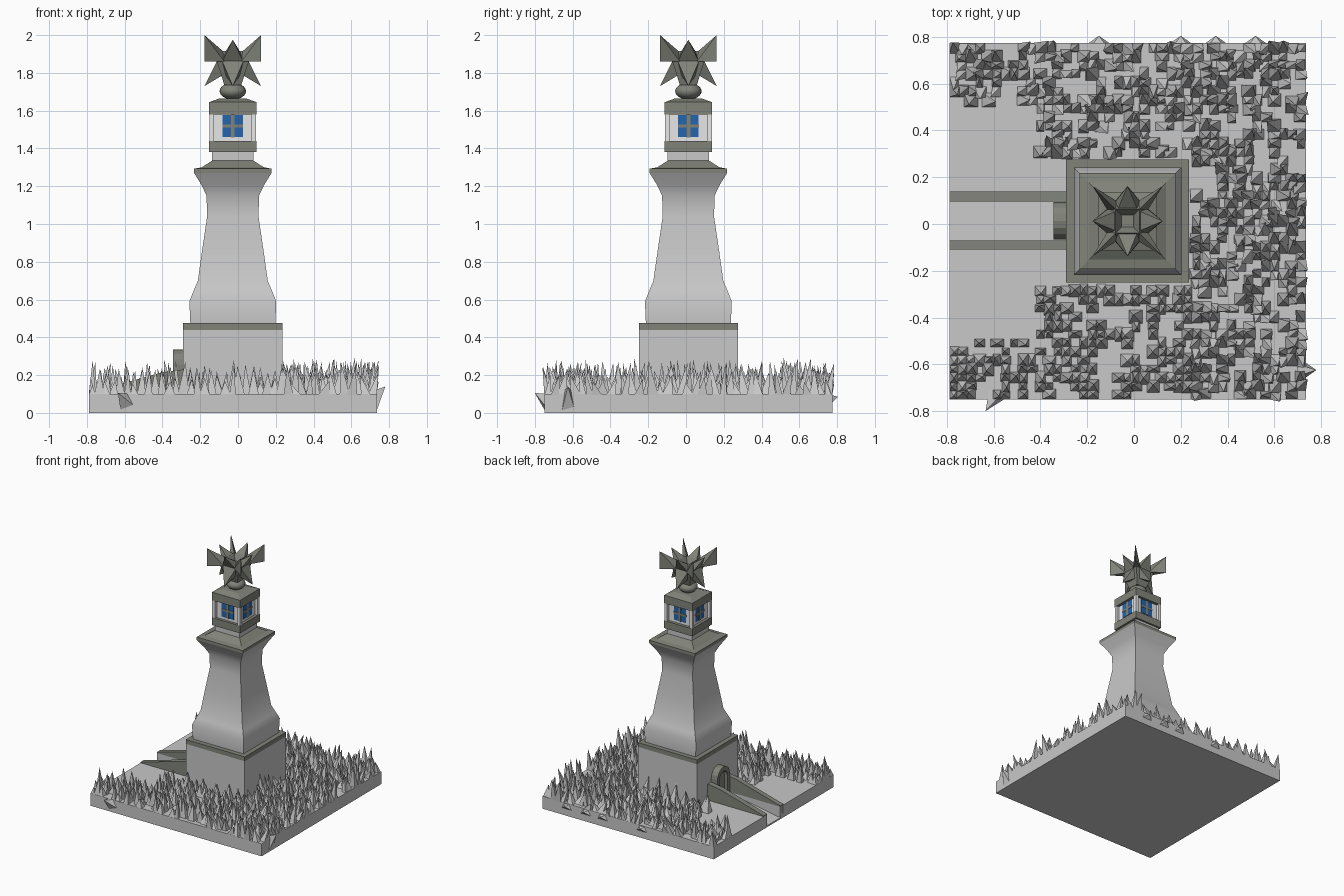
import bpy, bmesh, math, random
from mathutils import Vector

if "Cube" in bpy.data.objects:
    bpy.data.objects.remove(bpy.data.objects["Cube"])

random.seed(7)
CX, CY = -0.0275, 0.0125          # tower axis


def mat(name, rgb):
    m = bpy.data.materials.new(name)
    m.diffuse_color = (*rgb, 1)
    m.use_nodes = True
    m.node_tree.nodes["Principled BSDF"].inputs["Base Color"].default_value = m.diffuse_color
    return m


STONE = mat("pale_stone", (0.58, 0.58, 0.58))
TRIM = mat("olive_grey_trim", (0.22, 0.23, 0.195))
WHITE = mat("white_wall", (0.8, 0.8, 0.8))
BLUE = mat("blue_glass", (0.018, 0.13, 0.42))


def finish(name, bm, *mats, smooth=None):
    bmesh.ops.recalc_face_normals(bm, faces=bm.faces)
    if smooth:
        for f in bm.faces:
            f.smooth = True
        for e in bm.edges:
            e.smooth = len(e.link_faces) == 2 and e.calc_face_angle(0) < math.radians(smooth)
    me = bpy.data.meshes.new(name)
    bm.to_mesh(me)
    bm.free()
    for m in mats:
        me.materials.append(m)
    ob = bpy.data.objects.new(name, me)
    bpy.context.collection.objects.link(ob)
    return ob


def add_box(bm, x0, x1, y0, y1, z0, z1):
    vs = bmesh.ops.create_cube(bm, size=1)["verts"]
    for v in vs:
        v.co = (x1 if v.co.x > 0 else x0, y1 if v.co.y > 0 else y0, z1 if v.co.z > 0 else z0)


def box(name, m, *dims):
    bm = bmesh.new()
    add_box(bm, *dims)
    return finish(name, bm, m)


def square_loft(name, profile, mats, rule=None, smooth=None):
    """Stack of square rings (half width, z), capped at both ends."""
    bm = bmesh.new()
    rings = [[bm.verts.new((CX + sx * h, CY + sy * h, z))
              for sx, sy in ((-1, -1), (1, -1), (1, 1), (-1, 1))] for h, z in profile]
    for a, b in zip(rings, rings[1:]):
        for i in range(4):
            j = (i + 1) % 4
            bm.faces.new((a[i], a[j], b[j], b[i]))
    bm.faces.new(rings[0][::-1])
    bm.faces.new(rings[-1])
    if rule:
        for f in bm.faces:
            f.material_index = rule(f.calc_center_median().z)
    return finish(name, bm, *mats, smooth=smooth)


def add_spike(bm, base, tip):
    vs = [bm.verts.new(p) for p in base]
    t = bm.verts.new(tip)
    for i in range(len(vs)):
        bm.faces.new((vs[i], vs[(i + 1) % len(vs)], t))
    bm.faces.new(vs[::-1])


def prism(name, pts, axis, a, b, m):
    """Extrude a 2D outline along x or y."""
    bm = bmesh.new()
    to3 = (lambda p, d: (d, p[0], p[1])) if axis == "x" else (lambda p, d: (p[0], d, p[1]))
    lo = [bm.verts.new(to3(p, a)) for p in pts]
    hi = [bm.verts.new(to3(p, b)) for p in pts]
    n = len(pts)
    for i in range(n):
        bm.faces.new((lo[i], lo[(i + 1) % n], hi[(i + 1) % n], hi[i]))
    bm.faces.new(lo[::-1])
    bm.faces.new(hi)
    return finish(name, bm, m)


# Ground slab, split around the sunken entrance path
box("ground_back", STONE, -0.79, 0.735, 0.097, 0.775, 0, 0.1)
box("ground_front", STONE, -0.79, 0.735, -0.75, -0.07, 0, 0.1)
box("ground_middle", STONE, -0.29, 0.735, -0.07, 0.097, 0, 0.1)
prism("path_ramp", [(-0.79, 0), (-0.29, 0), (-0.29, 0.1), (-0.79, 0.012)], "y", -0.07, 0.097, STONE)
for side, y0, y1 in (("back", 0.097, 0.14), ("front", -0.11, -0.07)):
    prism("path_wall_" + side, [(-0.79, 0.002), (-0.29, 0.002), (-0.29, 0.23), (-0.4, 0.215),
                                (-0.79, 0.107)], "y", y0, y1, TRIM)

# Spiky undergrowth on a grid
bm = bmesh.new()
STEP = 0.0375
for i in range(41):
    for j in range(41):
        x, y = -0.79 + (i + 0.5) * STEP * 0.99, -0.75 + (j + 0.5) * STEP * 0.99
        if x < -0.41 and -0.5 < y < 0.53:
            continue
        if x < 0.25 and -0.27 < y < 0.295:
            continue
        if random.random() > 0.56:
            continue
        wx, wy = (random.uniform(0.016, 0.032) for _ in "xy")
        x0, x1 = max(x - wx, -0.79), min(x + wx, 0.735)
        y0, y1 = max(y - wy, -0.75), min(y + wy, 0.775)
        lean = 0.035 if (x > 0.25 or y > 0.3) else 0.012
        tall = random.random() ** 2 * 0.12
        tip = (min(max(x + random.uniform(-lean, lean), -0.785), 0.76),
               min(max(y + random.uniform(-lean, lean), -0.76), 0.79),
               random.uniform(0.145, 0.2) + tall * (0.75 if x < 0.25 else 0.85))
        add_spike(bm, [(x0, y0, 0.095), (x1, y0, 0.095), (x1, y1, 0.095), (x0, y1, 0.095)], tip)
# a few spikes poking out over the slab edge
add_spike(bm, [(0.73, -0.66, 0.0), (0.73, -0.59, 0.02), (0.70, -0.6, 0.11), (0.70, -0.65, 0.11)], (0.78, -0.625, 0.14))
add_spike(bm, [(-0.62, -0.74, 0.0), (-0.54, -0.74, 0.03), (-0.55, -0.71, 0.1), (-0.62, -0.71, 0.1)], (-0.635, -0.80, 0.105))
for x in (0.35, 0.52, -0.15, 0.2):
    add_spike(bm, [(x - 0.05, 0.77, 0.05), (x + 0.05, 0.77, 0.05), (x + 0.04, 0.75, 0.1), (x - 0.04, 0.75, 0.1)],
              (x, 0.805, 0.085))
finish("undergrowth", bm, STONE)

# Pedestal, shaft and cornice
square_loft("pedestal", [(0.2625, 0.09), (0.2625, 0.44), (0.2625, 0.475)], (STONE, TRIM),
            lambda z: int(z > 0.441))
square_loft("shaft", [(0.225, 0.475), (0.23, 0.59), (0.208, 0.645), (0.185, 0.7), (0.164, 0.85),
                      (0.136, 1.04), (0.139, 1.15), (0.165, 1.205), (0.205, 1.27)], (STONE,), smooth=35)
square_loft("cornice", [(0.205, 1.27), (0.205, 1.293), (0.165, 1.30), (0.11, 1.335)], (TRIM,))
square_loft("neck", [(0.11, 1.33), (0.11, 1.385)], (STONE,))

# Lantern room
square_loft("lantern_base", [(0.125, 1.38), (0.125, 1.44)], (TRIM,))
square_loft("lantern_wall", [(0.102, 1.44), (0.102, 1.58)], (WHITE,))
square_loft("lantern_roof", [(0.125, 1.58), (0.125, 1.645), (0.07, 1.665)], (TRIM,))
bm = bmesh.new()
for sx in (-1, 1):
    for sy in (-1, 1):
        x, y = CX + sx * 0.1115, CY + sy * 0.1115
        add_box(bm, x - 0.0125, x + 0.0125, y - 0.0125, y + 0.0125, 1.44, 1.58)
finish("lantern_posts", bm, WHITE)


def on_sides(name, m, rects, depth):
    """Plates (u0, u1, z0, z1) repeated on all four lantern walls."""
    bm = bmesh.new()
    r0, r1 = 0.101, 0.102 + depth
    for u0, u1, z0, z1 in rects:
        for s in (-1, 1):
            a, b = sorted((s * r0, s * r1))
            add_box(bm, CX + u0, CX + u1, CY + a, CY + b, z0, z1)
            add_box(bm, CX + a, CX + b, CY + u0, CY + u1, z0, z1)
    return finish(name, bm, m)


on_sides("window_glass", BLUE, [(-0.054, 0.054, 1.46, 1.578)], 0.003)
on_sides("window_bars", TRIM, [(-0.01, 0.01, 1.458, 1.58), (-0.055, 0.055, 1.51, 1.526)], 0.006)

# Round bulb under the finial
bm = bmesh.new()
bmesh.ops.create_uvsphere(bm, u_segments=24, v_segments=12, radius=1)
for v in bm.verts:
    v.co = (CX + v.co.x * 0.07, CY + v.co.y * 0.07, 1.703 + v.co.z * 0.044)
finish("finial_bulb", bm, TRIM, smooth=40)

# Finial: hollow-topped body with spikes on the axes and blades on the diagonals
square_loft("finial_body", [(0.045, 1.735), (0.062, 1.79), (0.085, 1.86), (0.052, 1.915),
                            (0.025, 1.87)], (TRIM,))
bm = bmesh.new()
for k in range(4):
    a = k * math.pi / 2

    def at(r, t, z, a=a):
        return (CX + r * math.cos(a) - t * math.sin(a), CY + r * math.sin(a) + t * math.cos(a), z)

    add_spike(bm, [at(0.08, -0.055, 1.86), at(0.08, 0.055, 1.86), at(0.055, 0.04, 1.91),
                   at(0.055, -0.04, 1.91)], at(0.15, 0, 1.975))
    add_spike(bm, [at(0.05, -0.04, 1.79), at(0.05, 0.04, 1.79), at(0.085, 0.055, 1.86),
                   at(0.085, -0.055, 1.86)], at(0.15, 0, 1.73))
    # diagonal blade with an upright outer edge
    lo, hi = bm.verts.new(at(0.15, 0.15, 1.86)), bm.verts.new(at(0.15, 0.15, 2.0))
    p, q = bm.verts.new(at(0.085, 0.045, 1.86)), bm.verts.new(at(0.045, 0.085, 1.86))
    top = bm.verts.new(at(0.052, 0.052, 1.915))
    for f in ((lo, p, q), (p, lo, hi), (lo, q, hi), (p, hi, top), (hi, q, top), (q, p, top)):
        bm.faces.new(f)
finish("finial_spikes", bm, TRIM)

# Arched doorway on the left side
def arch(w, spring, z0=0.1):
    c = 0.0135
    arc = [(c + w * math.cos(t * math.pi / 8), spring + w * math.sin(t * math.pi / 8)) for t in range(9)]
    return [(c + w, z0)] + arc + [(c - w, z0)]


outer, inner = arch(0.08, 0.255), arch(0.05, 0.25)
prism("door_frame", outer + inner[::-1], "x", -0.345, -0.28, TRIM)
prism("door_panel", inner, "x", -0.315, -0.28, TRIM)
